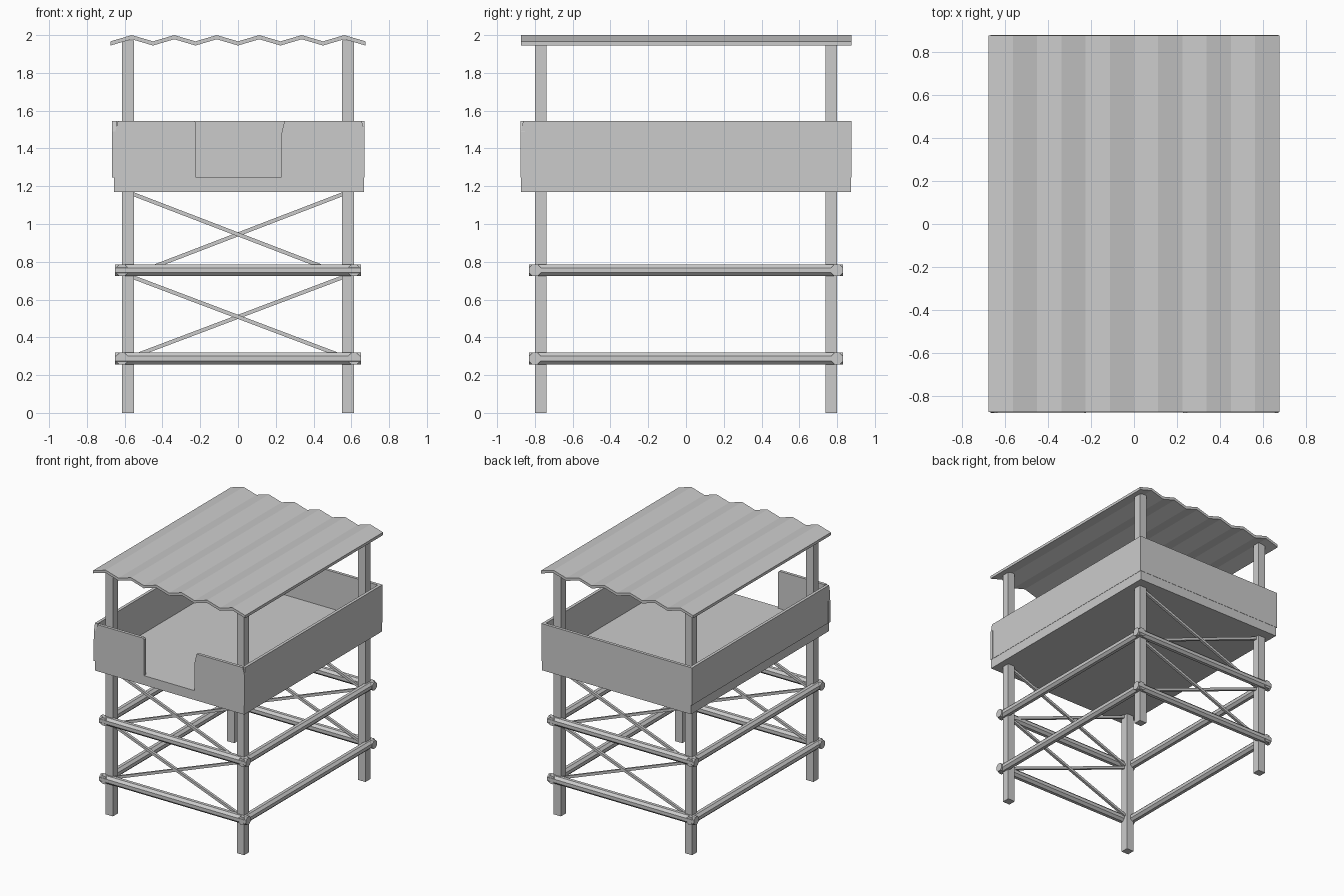
import bpy, bmesh
from math import pi, cos, sin
from mathutils import Vector

if "Cube" in bpy.data.objects:
    bpy.data.objects.remove(bpy.data.objects["Cube"])


def finish(name, bm):
    bmesh.ops.recalc_face_normals(bm, faces=bm.faces)
    me = bpy.data.meshes.new(name)
    bm.to_mesh(me)
    bm.free()
    ob = bpy.data.objects.new(name, me)
    bpy.context.collection.objects.link(ob)
    return ob


def prism(name, profile, offset):
    """Extrude a closed 3D outline along an offset vector."""
    bm = bmesh.new()
    face = bm.faces.new([bm.verts.new(p) for p in profile])
    ext = bmesh.ops.extrude_face_region(bm, geom=[face])
    moved = [v for v in ext["geom"] if isinstance(v, bmesh.types.BMVert)]
    bmesh.ops.translate(bm, verts=moved, vec=offset)
    if not any(len(f.verts) == len(profile) and f.verts[0] not in moved
               and all(v not in moved for v in f.verts) for f in bm.faces):
        bm.faces.new([v for v in bm.verts if v not in moved])
    return finish(name, bm)


def box(name, x0, x1, y0, y1, z0, z1):
    return prism(name, [(x0, y0, z0), (x1, y0, z0), (x1, y1, z0), (x0, y1, z0)],
                 (0, 0, z1 - z0))


def bar(name, a, b, r, sides, turn):
    """Straight bar with a regular polygon section between two points."""
    a, b = Vector(a), Vector(b)
    d = (b - a).normalized()
    u = d.cross(Vector((0, 0, 1))).normalized()
    w = u.cross(d)
    ring = [a + u * r * cos(turn + 2 * pi * i / sides) + w * r * sin(turn + 2 * pi * i / sides)
            for i in range(sides)]
    return prism(name, ring, b - a)


# Corner posts
for sx in (-1, 1):
    for sy in (-1, 1):
        xs = sorted((sx * 0.55, sx * 0.614))
        ys = sorted((sy * 0.738, sy * 0.80))
        box("corner_post", *xs, *ys, 0, 1.972)

# Horizontal log rails around the posts, two levels
for z in (0.287, 0.755):
    for s in (-1, 1):
        bar("cross_rail", (-0.652, s * 0.80, z), (0.652, s * 0.80, z), 0.034, 8, pi / 8)
        bar("side_rail", (s * 0.614, -0.83, z), (s * 0.614, 0.83, z), 0.034, 8, pi / 8)

# Crossed diagonal braces, front and back
for y in (-0.77, 0.77):
    for lo, hi in ((0.297, 0.72), (0.73, 1.16)):
        for s in (-1, 1):
            bar("diagonal_brace", (-s * 0.56, y + s * 0.004, lo),
                (s * 0.56, y + s * 0.004, hi), 0.0145, 4, pi / 4)

# Platform floor
FLOOR, TOP, T = 1.245, 1.545, 0.024
box("platform_floor", -0.657, 0.667, -0.874, 0.874, 1.17, FLOOR)

# Parapet walls: front in two panels with an entrance gap
left = [(-0.667, FLOOR), (-0.222, FLOOR), (-0.222, 1.535), (-0.23, TOP),
        (-0.635, TOP), (-0.667, 1.42)]
right = [(0.228, FLOOR), (0.67, FLOOR), (0.67, 1.49), (0.655, TOP),
         (0.246, TOP), (0.228, 1.47)]
for side, outline in (("left", left), ("right", right)):
    prism("front_wall_" + side, [(x, -0.876, z) for x, z in outline], (0, T, 0))
box("back_wall", -0.667, 0.67, 0.876 - T, 0.876, FLOOR, TOP)
wall = [(-0.874, FLOOR), (0.874, FLOOR), (0.874, TOP), (-0.862, TOP), (-0.874, 1.49)]
for side, x in (("left", -0.666), ("right", 0.669 - T)):
    prism("side_wall_" + side, [(x, y, z) for y, z in wall], (T, 0, 0))

# Corrugated roof sheet
N, W = 12, 0.675
top = [(-W + 2 * W * i / N, 2.0 if i % 2 else 1.967) for i in range(N + 1)]
outline = top + [(x, z - 0.022) for x, z in reversed(top)]
prism("corrugated_roof", [(x, -0.873, z) for x, z in outline], (0, 1.748, 0))
